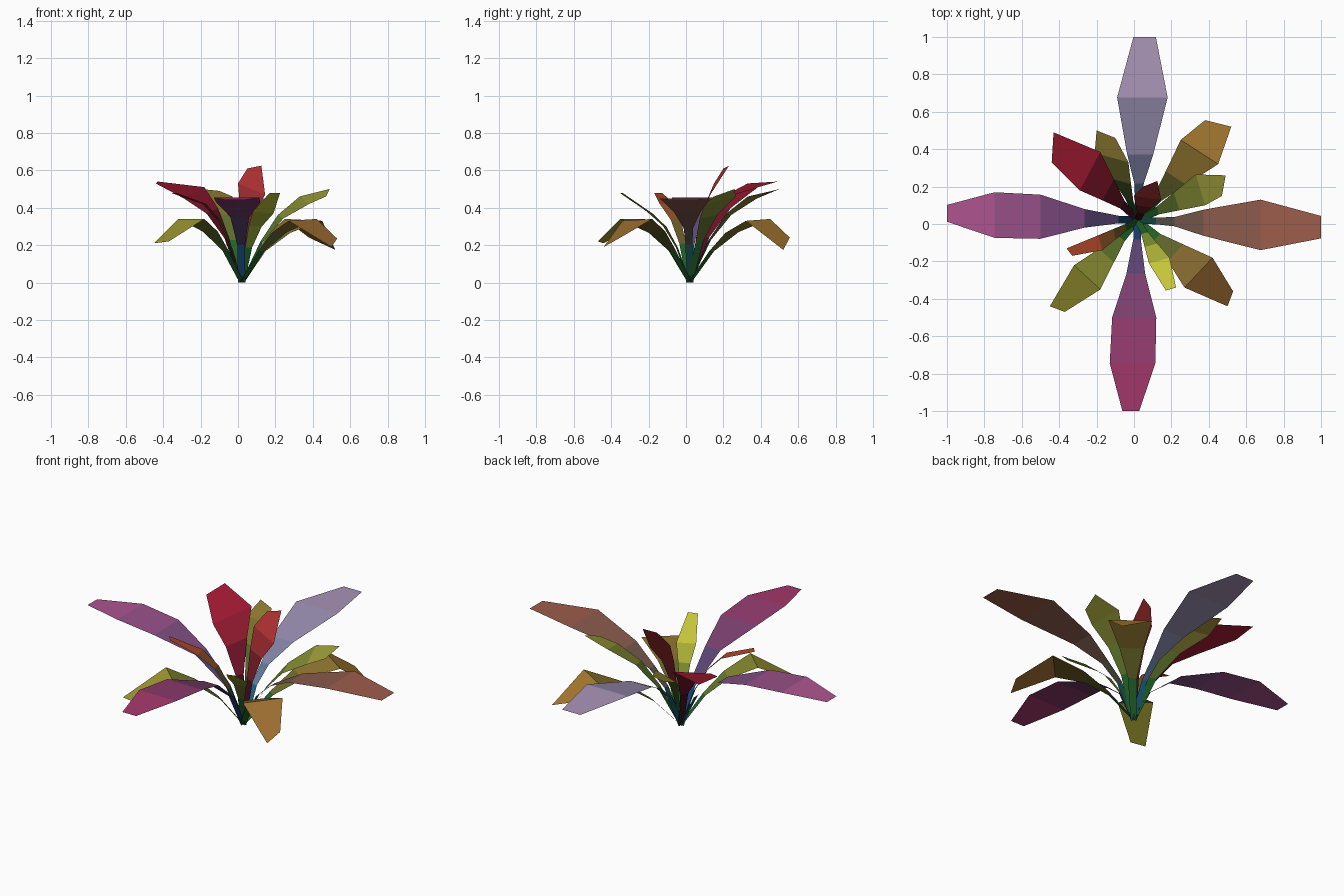
import bpy
from mathutils import Vector

if "Cube" in bpy.data.objects:
    bpy.data.objects.remove(bpy.data.objects["Cube"])

BASE = Vector((0.02, 0.02, 0))


def mat(name, c):
    m = bpy.data.materials.new(name)
    m.diffuse_color = (*c, 1)
    m.use_nodes = True
    m.node_tree.nodes["Principled BSDF"].inputs["Base Color"].default_value = m.diffuse_color
    return m


def leaf(name, rows, root_col, tip_col):
    """Single-sheet blade through (left, right) point pairs, shaded root to tip."""
    verts = [p for row in rows for p in row]
    n = len(rows) - 1
    faces = [(2 * i, 2 * i + 1, 2 * i + 3, 2 * i + 2) for i in range(n)]
    me = bpy.data.meshes.new(name)
    me.from_pydata(verts, [], faces)
    a, b = Vector(root_col), Vector(tip_col)
    for i, poly in enumerate(me.polygons):
        me.materials.append(mat(f"{name}_{i}", a.lerp(b, i / (n - 1))))
        poly.material_index = i
    ob = bpy.data.objects.new(name, me)
    bpy.context.collection.objects.link(ob)


# Four long arching leaves: (distance, height, half width)
LONG_A = [(0, 0, .02), (.1, .2, .018), (.2, .29, .025), (.36, .375, .07),
          (.67, .45, .135), (1, .44, .06)]
LONG_B = [(0, 0, .02), (.1, .2, .02), (.28, .35, .05), (.51, .43, .118),
          (.75, .455, .122), (1, .44, .045)]
BLUE = (.01, .06, .17)
for name, d, prof, root, tip in [
        ("long_leaf_right", (1, 0, 0), LONG_A, (.01, .08, .07), (.34, .11, .07)),
        ("long_leaf_back", (0, 1, 0), LONG_A, (.01, .14, .25), (.4, .3, .48)),
        ("long_leaf_left", (-1, 0, 0), LONG_B, BLUE, (.42, .09, .28)),
        ("long_leaf_front", (0, -1, 0), LONG_B, BLUE, (.38, .04, .15))]:
    d = Vector(d)
    side = Vector((-d.y, d.x, 0))
    reach = 1 - BASE.dot(d)
    rows = []
    for r, z, w in prof:
        c = BASE + d * r * reach - side * .037 * r + Vector((0, 0, z))
        rows.append((c + side * w, c - side * w))
    leaf(name, rows, root, tip)

# Shorter leaves: widest pair, tip pair, stem height factors, tip colour
GREEN = (.015, .12, .02)
SHORT = [
    ("droop_leaf_front_right", (.42, -.18, .34), (.27, -.34, .33),
     (.53, -.36, .235), (.50, -.44, .19), (.33, .15, .03)),
    ("droop_leaf_front_left", (-.18, -.35, .34), (-.32, -.22, .34),
     (-.37, -.47, .22), (-.45, -.44, .21), (.32, .3, .03)),
    ("droop_leaf_back_right", (.25, .45, .34), (.45, .32, .33),
     (.38, .555, .24), (.52, .52, .175), (.4, .2, .03)),
    ("red_leaf_back_left", (-.29, .18, .45), (-.18, .385, .51),
     (-.44, .33, .53), (-.43, .49, .54), (.35, .01, .03)),
    ("inner_leaf_back", (-.21, .38, .45), (-.03, .33, .46),
     (-.20, .50, .50), (-.10, .46, .49), (.27, .2, .03)),
    ("inner_leaf_right", (.33, .265, .46), (.38, .10, .42),
     (.49, .26, .50), (.47, .15, .46), (.33, .33, .04)),
    ("inner_leaf_red", (.00, .15, .53), (.145, .13, .47),
     (.05, .20, .61), (.125, .23, .625), (.42, .03, .03)),
    ("inner_leaf_front", (.19, -.18, .37), (.08, -.21, .38),
     (.225, -.34, .48), (.17, -.355, .48), (.55, .55, .04)),
    ("inner_leaf_left", (-.17, -.14, .42), (-.19, -.06, .42),
     (-.33, -.17, .48), (-.36, -.13, .48), (.4, .06, .02)),
]
for name, wl, wr, tl, tr, tip in SHORT:
    wl, wr, tl, tr = map(Vector, (wl, wr, tl, tr))
    mid, half = (wl + wr) / 2, (wl - wr) / 2
    flat = Vector((half.x, half.y, 0)).normalized() * .016
    rows = [(BASE + flat, BASE - flat)]
    # stem rows: fraction outwards, fraction of height, widening
    for t, h, k in [(.32, .5, .08), (.62, .8, .48)]:
        c = BASE.lerp(mid, t)
        c.z = mid.z * h
        w = flat.lerp(half, k)
        rows.append((c + w, c - w))
    rows += [(wl, wr), (tl, tr)]
    root = (.06, .004, .015) if "red" in name else GREEN
    leaf(name, rows, root, tip)
